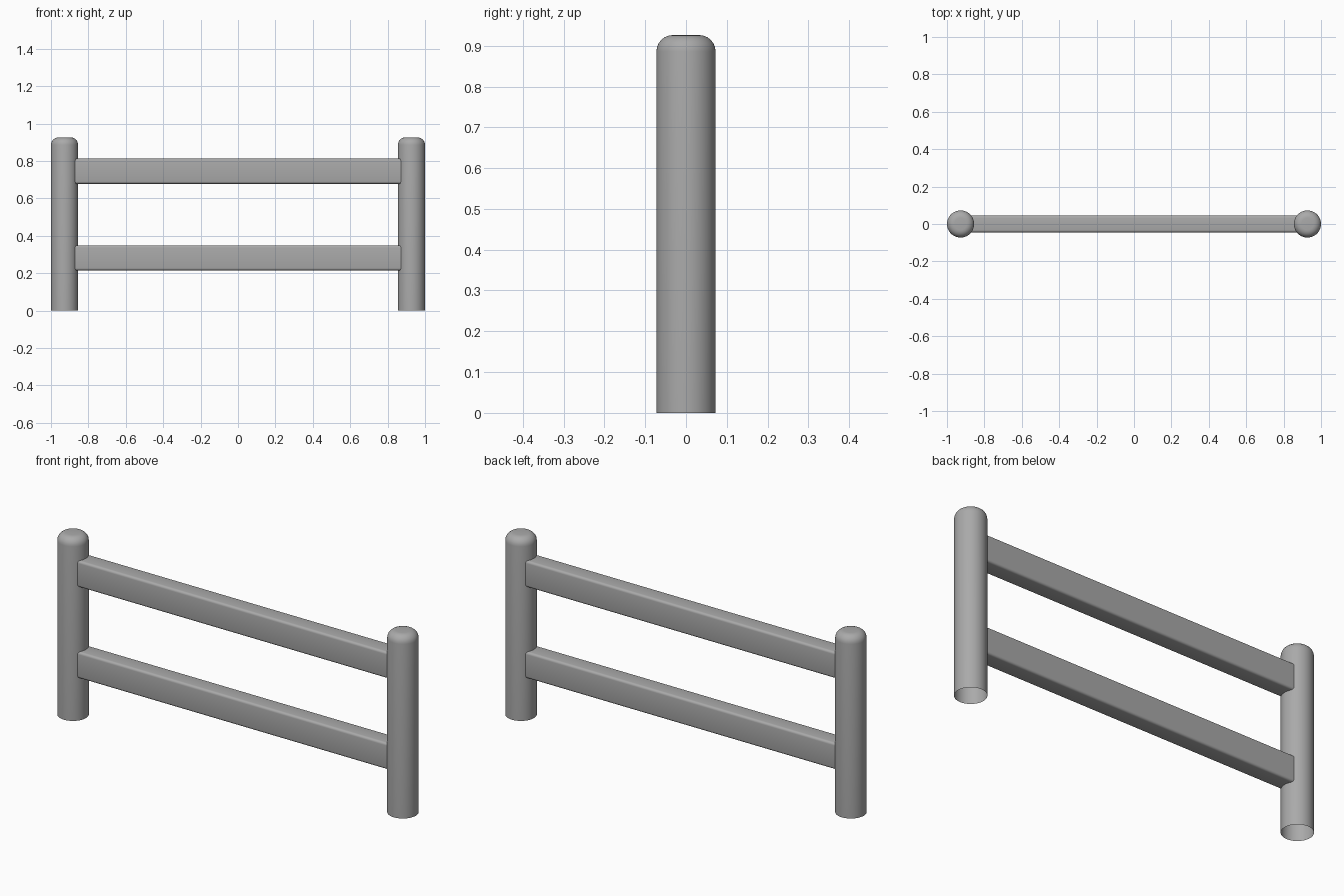
import bpy, bmesh, math

cube = bpy.data.objects.get("Cube")
if cube:
    bpy.data.objects.remove(cube, do_unlink=True)

# Single painted metal grey
grey = bpy.data.materials.new("plain_grey")
grey.use_nodes = True
colour = (0.4, 0.4, 0.4, 1)
grey.diffuse_color = colour
grey.node_tree.nodes["Principled BSDF"].inputs["Base Color"].default_value = colour

RADIUS, HEIGHT, ROUND = 0.0725, 0.926, 0.04
POST_X = 1 - RADIUS
RAIL_DEPTH, RAIL_HEIGHT = 0.09, 0.134


def finish(bm, name, location, angle):
    bmesh.ops.recalc_face_normals(bm, faces=bm.faces)
    mesh = bpy.data.meshes.new(name)
    bm.to_mesh(mesh)
    bm.free()
    mesh.materials.append(grey)
    obj = bpy.data.objects.new(name, mesh)
    obj.location = location
    bpy.context.collection.objects.link(obj)
    bpy.ops.object.select_all(action="DESELECT")
    obj.select_set(True)
    bpy.context.view_layer.objects.active = obj
    bpy.ops.object.shade_smooth_by_angle(angle=math.radians(angle))
    return obj


def post(name, x):
    # Hollow tube, open at the foot, with a rounded cap
    bm = bmesh.new()
    profile = [(RADIUS, 0)]
    for i in range(7):
        a = math.pi / 2 * i / 6
        profile.append((RADIUS - ROUND + ROUND * math.cos(a),
                        HEIGHT - ROUND + ROUND * math.sin(a)))
    profile.append((0, HEIGHT))
    verts = [bm.verts.new((r, 0, z)) for r, z in profile]
    edges = [bm.edges.new(pair) for pair in zip(verts, verts[1:])]
    bmesh.ops.spin(bm, geom=verts + edges, cent=(0, 0, 0), axis=(0, 0, 1),
                   angle=2 * math.pi, steps=48)
    bmesh.ops.remove_doubles(bm, verts=bm.verts, dist=0.0001)
    finish(bm, name, (x, 0, 0), 40)


def rail(name, z):
    # Flat bar with softened long edges, ends buried in the posts
    bm = bmesh.new()
    bmesh.ops.create_cube(bm, size=1)
    bmesh.ops.scale(bm, verts=bm.verts, vec=(2 * POST_X, RAIL_DEPTH, RAIL_HEIGHT))
    long_edges = [e for e in bm.edges
                  if abs(e.verts[0].co.x - e.verts[1].co.x) > 1]
    bmesh.ops.bevel(bm, geom=long_edges, offset=0.012, segments=4,
                    profile=0.5, affect="EDGES")
    finish(bm, name, (0, 0, z), 40)


for side, x in (("left", POST_X), ("right", -POST_X)):
    post(side + "_post", x)
for level, z in (("upper", 0.745), ("lower", 0.282)):
    rail(level + "_rail", z)
